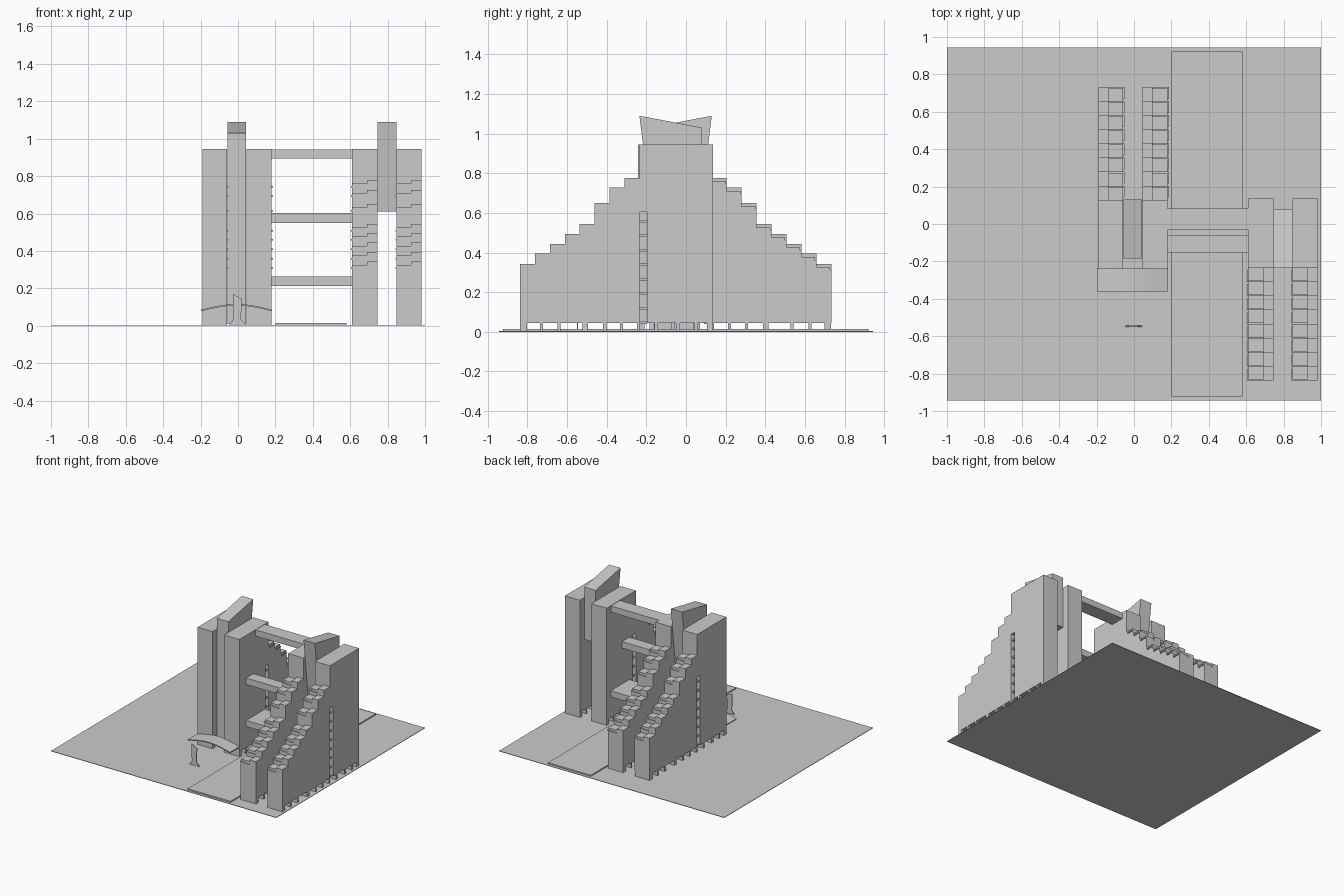
import bpy
import bmesh
import math
from mathutils import Matrix, Vector

if "Cube" in bpy.data.objects:
    bpy.data.objects.remove(bpy.data.objects["Cube"], do_unlink=True)

# One flat concrete colour
concrete = bpy.data.materials.new("concrete_grey")
concrete.use_nodes = True
color = (0.6, 0.6, 0.6, 1)
concrete.diffuse_color = color
concrete.node_tree.nodes["Principled BSDF"].inputs["Base Color"].default_value = color

# The second block is the first one turned half a circle about this point
pivot = Vector((0.395, -0.0525, 0))
turn = Matrix.Translation(pivot) @ Matrix.Rotation(math.pi, 4, "Z") @ Matrix.Translation(-pivot)
still = Matrix.Identity(4)


def finish(name, bm, place=still):
    bm.transform(place)
    bmesh.ops.recalc_face_normals(bm, faces=bm.faces)
    mesh = bpy.data.meshes.new(name)
    bm.to_mesh(mesh)
    bm.free()
    mesh.materials.append(concrete)
    obj = bpy.data.objects.new(name, mesh)
    bpy.context.scene.collection.objects.link(obj)
    return obj


def add_box(bm, x, y, z):
    size = Matrix.Diagonal((x[1] - x[0], y[1] - y[0], z[1] - z[0], 1))
    mid = Vector((sum(x) / 2, sum(y) / 2, sum(z) / 2))
    bmesh.ops.create_cube(bm, size=1, matrix=Matrix.Translation(mid) @ size)


def box(name, x, y, z):
    bm = bmesh.new()
    add_box(bm, x, y, z)
    return finish(name, bm)


def extrude_x(name, profile, x, place=still):
    bm = bmesh.new()
    face = bm.faces.new([bm.verts.new((x[0], y, z)) for y, z in profile])
    new = bmesh.ops.extrude_face_region(bm, geom=[face])["geom"]
    verts = [v for v in new if isinstance(v, bmesh.types.BMVert)]
    bmesh.ops.translate(bm, verts=verts, vec=(x[1] - x[0], 0, 0))
    return finish(name, bm, place)


# Terrace layout, listed from the highest step to the lowest
heights = [0.777, 0.727, 0.65, 0.543, 0.494, 0.444, 0.394, 0.343]
pitch, face_y, back_y = 0.0755, -0.234, 0.136
roof, base, planter = 0.945, 0.045, 0.037
slot_end, slot_top = -0.197, 0.605
foot_spots = [(-0.82, 0.035), (-0.73, 0.015), (-0.64, 0.015), (-0.508, 0.028),
              (-0.41, 0.017), (-0.325, 0.015), (-0.24, 0.015), (-0.15, 0.02),
              (-0.04, 0.02), (0.05, 0.015), (0.12, 0.03)]


def slab(name, x0, x1, place):
    # Stepped wall with a tall window slot cut up from its base
    outline = [(back_y, base), (back_y, roof), (face_y, roof)]
    for i, h in enumerate(heights):
        y = face_y - i * pitch
        outline += [(y, h - planter), (y - pitch, h - planter)]
    outline += [(face_y - len(heights) * pitch, base), (face_y, base),
                (face_y, slot_top), (slot_end, slot_top), (slot_end, base)]
    extrude_x(name + "_wall", outline, (x0, x1), place)

    # Terrace boxes: a high one and a low one on every step
    bm = bmesh.new()
    split = x1 - 0.055
    for i, h in enumerate(heights):
        y = face_y - i * pitch
        low = h - planter
        add_box(bm, (split, x1), (y - pitch, y), (low, h))
        add_box(bm, (x0, split), (y - pitch + 0.006, y), (low, h - 0.017))
        add_box(bm, (x0 - 0.007, x0 + 0.015), (y - pitch, y - 0.012), (low - 0.002, low + 0.006))
    finish(name + "_terraces", bm, place)

    # Floor bars inside the slot
    bm = bmesh.new()
    for i in range(8):
        z = 0.04 + i * 0.073
        add_box(bm, (x0 + 0.01, x1 - 0.01), (face_y, slot_end), (z, z + 0.012))
    finish(name + "_slot_bars", bm, place)

    # Low supporting fins
    bm = bmesh.new()
    for y, width in foot_spots:
        add_box(bm, (x0, x1), (y - width / 2, y + width / 2), (0.004, base))
    finish(name + "_feet", bm, place)


for block, place in (("left_block", still), ("right_block", turn)):
    slab(block + "_inner_slab", 0.61, 0.745, place)
    slab(block + "_outer_slab", 0.848, 0.98, place)

# Slanted cores between the slabs; one hangs and one reaches the ground
core = [(0.08, 1.03), (-0.235, 1.09), (-0.175, 0.61)]
extrude_x("left_block_core", core + [(0.08, 0.61)], (0.746, 0.847))
extrude_x("right_block_core", core + [(-0.175, 0.01), (0.08, 0.01)], (0.746, 0.847), turn)

# Bridges between the blocks
box("top_bridge", (0.175, 0.615), (-0.033, 0.083), (0.893, 0.943))
box("middle_bridge", (0.175, 0.615), (-0.153, -0.06), (0.55, 0.602))
box("lower_bridge", (0.175, 0.615), (-0.153, 0.083), (0.213, 0.262))

# Ground and road
box("ground", (-1, 1), (-0.943, 0.943), (0, 0.004))
box("road", (0.2, 0.58), (-0.923, 0.921), (0.004, 0.014))

# Arched entrance canopy
bm = bmesh.new()
rows = []
steps = 10
for i in range(steps + 1):
    t = i / steps
    x = -0.197 + 0.378 * t
    z = 0.078 + 0.03 * math.sin(math.pi * t)
    rows.append([bm.verts.new((x, y, z + dz)) for y, dz in
                 ((-0.36, 0), (-0.235, 0), (-0.235, 0.008), (-0.36, 0.008))])
for a, b in zip(rows, rows[1:]):
    for k in range(4):
        n = (k + 1) % 4
        bm.faces.new((a[k], a[n], b[n], b[k]))
bm.faces.new(rows[0])
bm.faces.new(rows[-1])
finish("entrance_canopy", bm)

# Thin upright sculpture on the forecourt
shape = [(-0.045, 0.004), (0.042, 0.004), (0.016, 0.035), (0.02, 0.145), (-0.028, 0.17), (-0.025, 0.035)]
bm = bmesh.new()
front = bm.faces.new([bm.verts.new((x, -0.55, z)) for x, z in shape])
new = bmesh.ops.extrude_face_region(bm, geom=[front])["geom"]
bmesh.ops.translate(bm, verts=[v for v in new if isinstance(v, bmesh.types.BMVert)], vec=(0, 0.006, 0))
finish("sculpture", bm)
